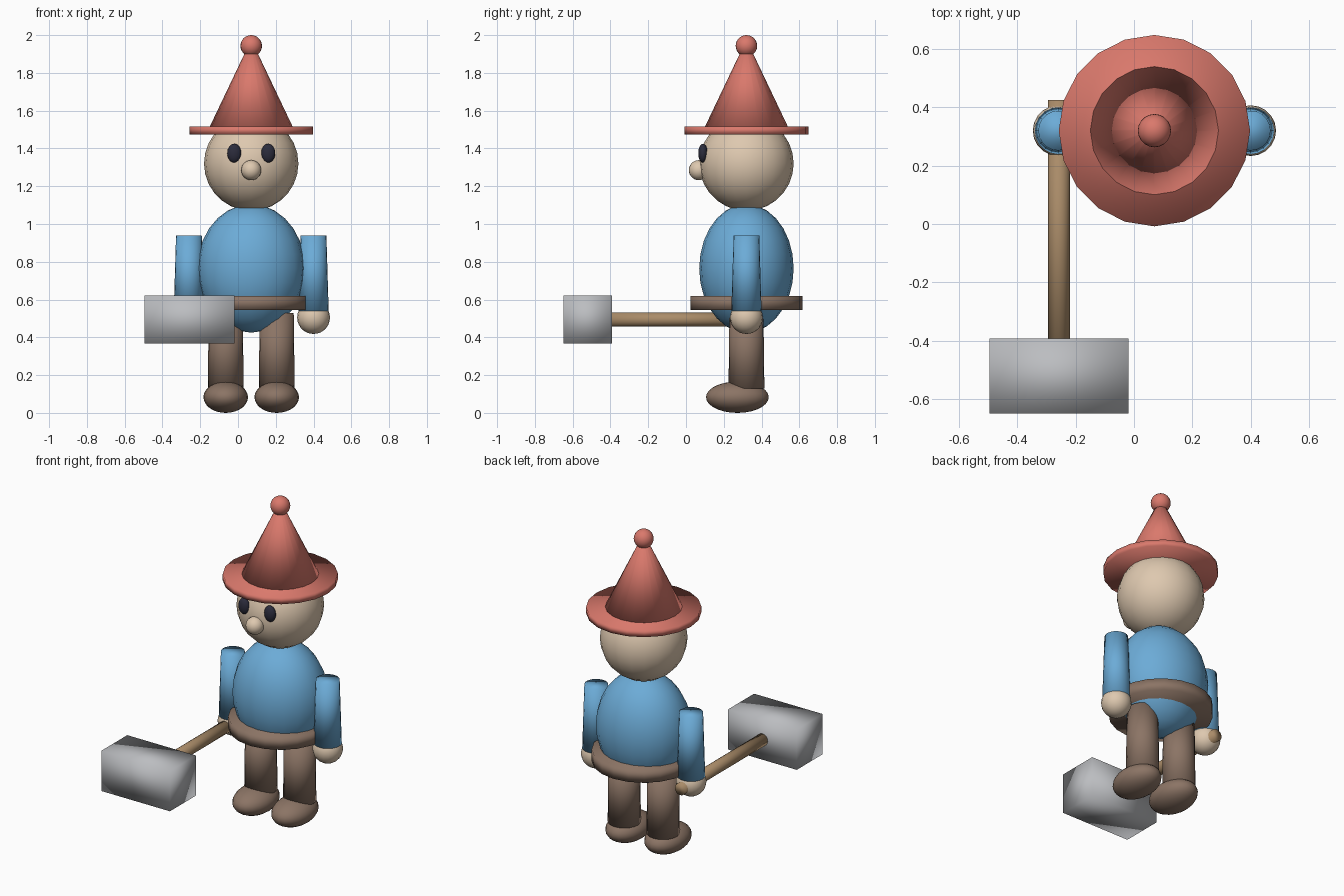
import bpy
import math

if "Cube" in bpy.data.objects:
    bpy.data.objects.remove(bpy.data.objects["Cube"])

CX, CY = 0.07, 0.32  # vertical axis of the figure


def material(name, r, g, b):
    m = bpy.data.materials.new(name)
    m.use_nodes = True
    m.diffuse_color = (r, g, b, 1)
    node = next(n for n in m.node_tree.nodes if n.type == "BSDF_PRINCIPLED")
    node.inputs["Base Color"].default_value = (r, g, b, 1)
    node.inputs["Roughness"].default_value = 0.8
    return m


RED = material("hat_red", 0.70, 0.19, 0.15)
BLUE = material("shirt_blue", 0.15, 0.41, 0.68)
SKIN = material("skin", 0.73, 0.58, 0.43)
BROWN = material("leather_brown", 0.26, 0.175, 0.13)
GREY = material("steel_grey", 0.50, 0.51, 0.53)
WOOD = material("handle_wood", 0.40, 0.26, 0.14)
DARK = material("eye_dark", 0.025, 0.025, 0.045)


def finish(name, mat):
    ob = bpy.context.object
    ob.name = name
    ob.data.materials.append(mat)
    bpy.ops.object.transform_apply(location=False, rotation=True, scale=True)
    bpy.ops.object.shade_smooth()
    return ob


def ball(name, mat, centre, radii, segments=20, rings=14):
    bpy.ops.mesh.primitive_uv_sphere_add(segments=segments, ring_count=rings, radius=1, location=centre)
    bpy.context.object.scale = radii
    return finish(name, mat)


def post(name, mat, x, y, z0, z1, r0, r1, sides=20):
    """Upright, optionally tapered, capped cylinder."""
    bpy.ops.mesh.primitive_cone_add(vertices=sides, radius1=r0, radius2=r1, depth=z1 - z0,
                                    location=(x, y, (z0 + z1) / 2))
    return finish(name, mat)


# Torso and belt
ball("torso", BLUE, (CX, CY, 0.765), (0.285, 0.25, 0.34))
post("belt", BROWN, CX, CY, 0.545, 0.62, 0.297, 0.297)

# Head and face
ball("head", SKIN, (CX, CY, 1.32), (0.25, 0.25, 0.25))
ball("nose", SKIN, (CX, 0.068, 1.285), (0.053, 0.053, 0.053))

# Hat
post("hat_brim", RED, CX, CY, 1.475, 1.515, 0.328, 0.328)
post("hat_cone", RED, CX, CY, 1.51, 1.93, 0.222, 0.022)
ball("hat_bobble", RED, (CX, CY, 1.943), (0.057, 0.057, 0.057))

# Paired parts
for side, s in (("left", 1), ("right", -1)):
    ball(side + "_eye", DARK, (CX + s * 0.09, 0.09, 1.375), (0.037, 0.025, 0.05))
    post(side + "_arm", BLUE, CX + s * 0.33, CY, 0.54, 0.94, 0.08, 0.068)
    ball(side + "_hand", SKIN, (CX + s * 0.33, CY, 0.505), (0.087, 0.087, 0.087))
    post(side + "_leg", BROWN, CX + s * 0.135, CY, 0.13, 0.53, 0.095, 0.09)
    ball(side + "_foot", BROWN, (CX + s * 0.135, 0.272, 0.083), (0.118, 0.166, 0.083))

# Hammer held forward in the right hand
HX, HZ = -0.257, 0.494
bpy.ops.mesh.primitive_cylinder_add(vertices=16, radius=0.037, depth=0.925,
                                    location=(HX, -0.037, HZ), rotation=(math.pi / 2, 0, 0))
finish("hammer_handle", WOOD)
bpy.ops.mesh.primitive_cube_add(size=1, location=(HX, -0.521, HZ))
bpy.context.object.scale = (0.477, 0.257, 0.253)
finish("hammer_head", GREY)
